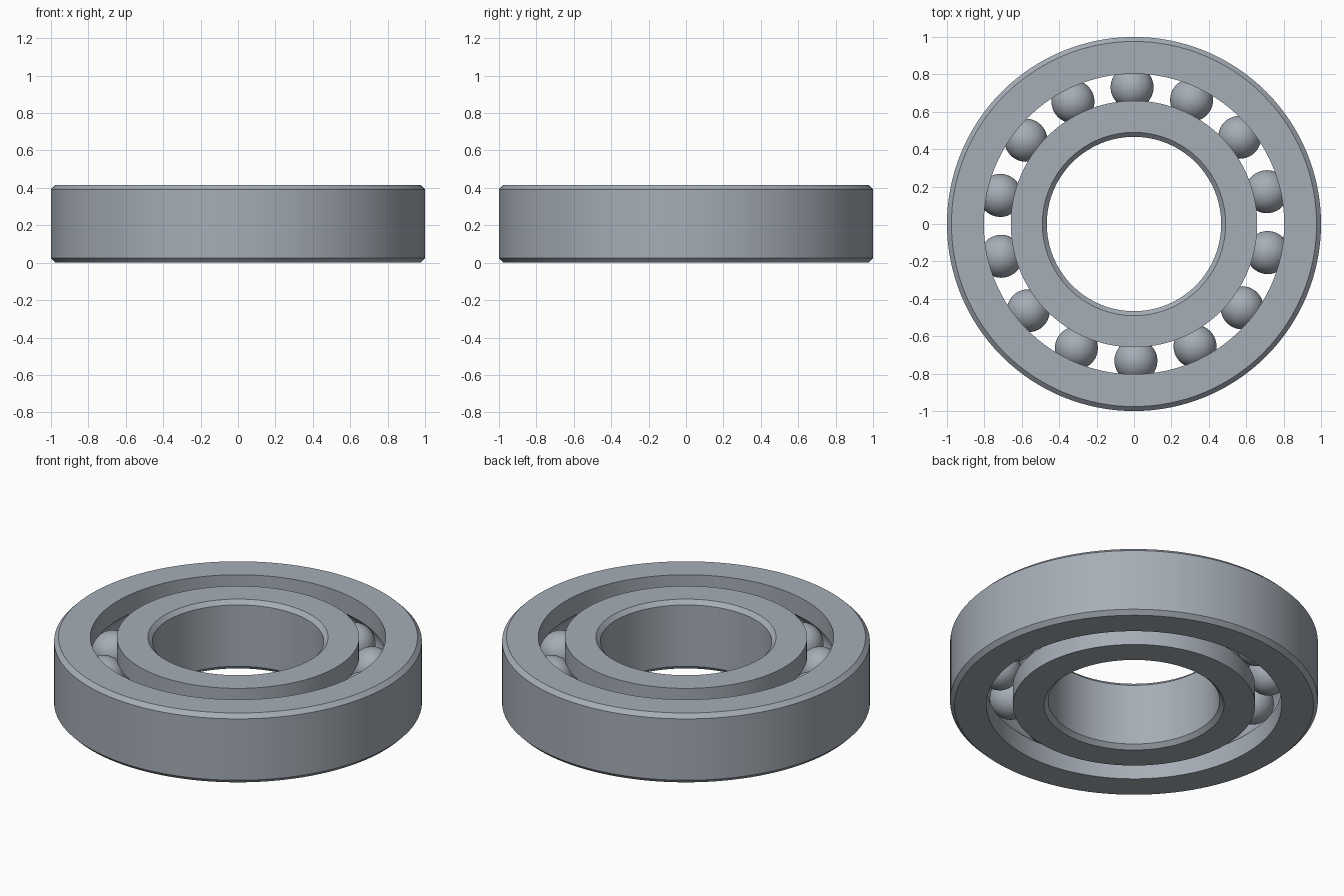
import bpy, bmesh, math
from mathutils import Matrix

cube = bpy.data.objects.get("Cube")
if cube:
    bpy.data.objects.remove(cube, do_unlink=True)

HEIGHT = 0.416
MID = HEIGHT / 2
BEVEL = 0.024
PITCH = 0.731      # radius of the ball circle
BALL_R = 0.115
GROOVE_R = 0.117
BALLS = 14
SEGMENTS = 128


def material(name, colour):
    mat = bpy.data.materials.new(name)
    mat.use_nodes = True
    mat.diffuse_color = colour
    mat.node_tree.nodes["Principled BSDF"].inputs["Base Color"].default_value = colour
    return mat


steel = material("steel_grey", (0.38, 0.42, 0.47, 1))


def finish(name, bm):
    mesh = bpy.data.meshes.new(name)
    bm.to_mesh(mesh)
    bm.free()
    mesh.materials.append(steel)
    obj = bpy.data.objects.new(name, mesh)
    bpy.context.collection.objects.link(obj)
    bpy.ops.object.select_all(action='DESELECT')
    obj.select_set(True)
    bpy.context.view_layer.objects.active = obj
    bpy.ops.object.shade_smooth_by_angle(angle=math.radians(25))
    return obj


def ring(name, plain_r, groove_side_r):
    """Lathe a bevelled ring with a round raceway in the wall facing the balls."""
    away = math.copysign(1, plain_r - groove_side_r)
    bevel_r = plain_r - away * BEVEL
    profile = [(groove_side_r, 0), (bevel_r, 0), (plain_r, BEVEL),
               (plain_r, HEIGHT - BEVEL), (bevel_r, HEIGHT), (groove_side_r, HEIGHT)]
    # raceway arc, from top to bottom
    half = math.acos(abs(groove_side_r - PITCH) / GROOVE_R)
    steps = 12
    for i in range(steps + 1):
        a = half - 2 * half * i / steps
        profile.append((PITCH + away * GROOVE_R * math.cos(a), MID + GROOVE_R * math.sin(a)))
    bm = bmesh.new()
    loops = []
    for s in range(SEGMENTS):
        t = 2 * math.pi * s / SEGMENTS
        loops.append([bm.verts.new((r * math.cos(t), r * math.sin(t), z)) for r, z in profile])
    n = len(profile)
    for s in range(SEGMENTS):
        a, b = loops[s], loops[(s + 1) % SEGMENTS]
        for i in range(n):
            j = (i + 1) % n
            bm.faces.new((a[i], b[i], b[j], a[j]))
    bmesh.ops.recalc_face_normals(bm, faces=bm.faces)
    return finish(name, bm)


# Races
ring("outer_ring", 1.0, 0.803)
ring("inner_ring", 0.466, 0.659)

# Balls evenly spaced between the races
for i in range(BALLS):
    t = math.radians(90.8) + 2 * math.pi * i / BALLS
    bm = bmesh.new()
    place = Matrix.Translation((PITCH * math.cos(t), PITCH * math.sin(t), MID))
    bmesh.ops.create_uvsphere(bm, u_segments=40, v_segments=24, radius=BALL_R, matrix=place)
    finish(f"ball_{i + 1}", bm)
